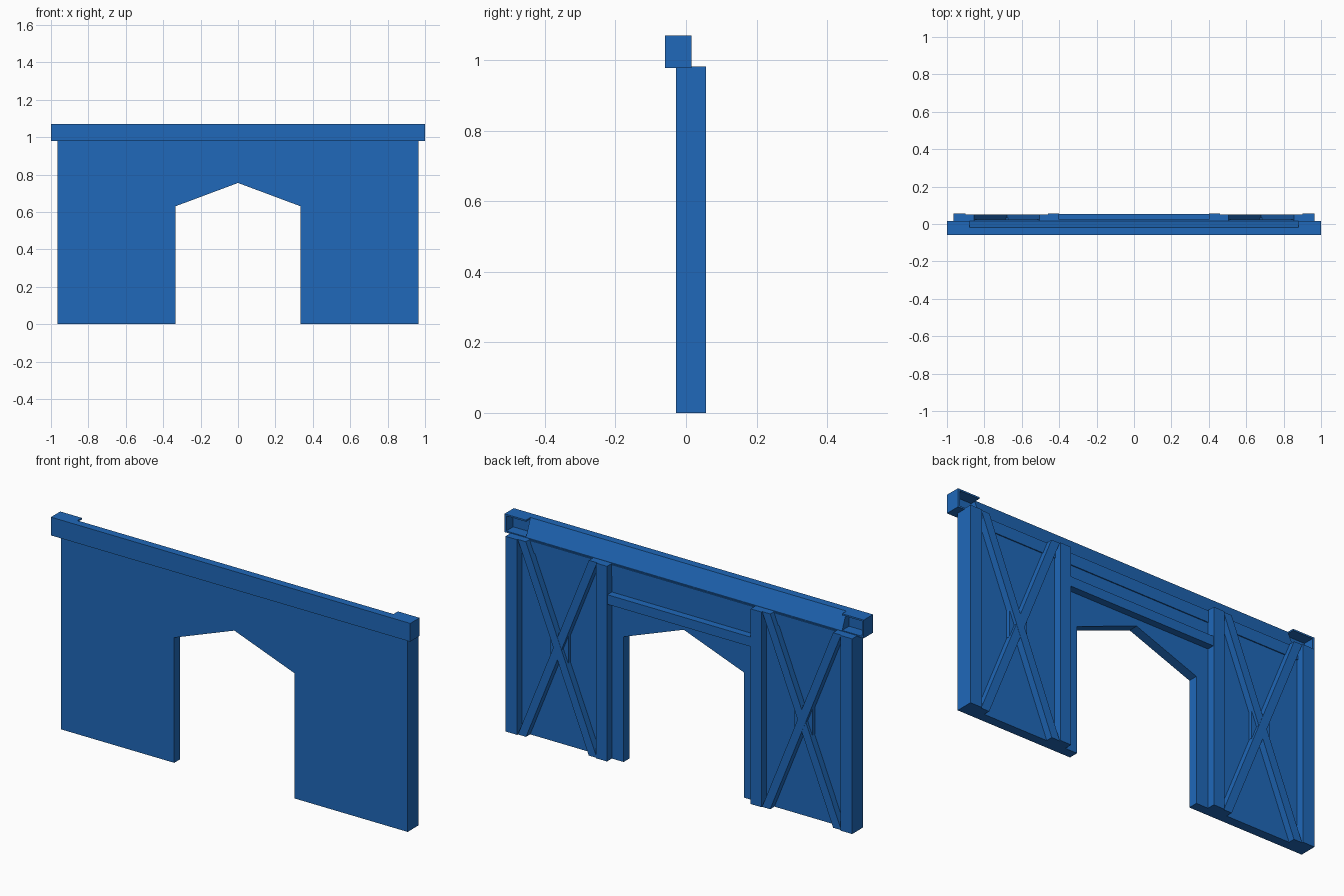
import bpy, bmesh

if "Cube" in bpy.data.objects:
    bpy.data.objects.remove(bpy.data.objects["Cube"])

blue = bpy.data.materials.new("blue")
blue.diffuse_color = (0.014, 0.14, 0.49, 1)
blue.use_nodes = True
blue.node_tree.nodes["Principled BSDF"].inputs["Base Color"].default_value = blue.diffuse_color


def prism(name, pts, lo, hi, axis="y"):
    """Extrude a profile: (x, z) along y, or (y, z) along x."""
    def place(p, d):
        return (p[0], d, p[1]) if axis == "y" else (d, p[0], p[1])
    bm = bmesh.new()
    a = [bm.verts.new(place(p, lo)) for p in pts]
    b = [bm.verts.new(place(p, hi)) for p in pts]
    bm.faces.new(a)
    bm.faces.new(b[::-1])
    n = len(pts)
    for i in range(n):
        j = (i + 1) % n
        bm.faces.new((a[j], a[i], b[i], b[j]))
    bmesh.ops.recalc_face_normals(bm, faces=bm.faces)
    me = bpy.data.meshes.new(name)
    bm.to_mesh(me)
    bm.free()
    me.materials.append(blue)
    ob = bpy.data.objects.new(name, me)
    bpy.context.collection.objects.link(ob)
    return ob


def box(name, x0, x1, y0, y1, z0, z1):
    return prism(name, [(x0, z0), (x1, z0), (x1, z1), (x0, z1)], y0, y1)


BACK, DEEP, TOP = 0.018, 0.057, 0.982

# wall panel with the pointed doorway
half = [(0.335, 0), (0.965, 0), (0.965, TOP)]
right = [(0, 0.755), (0.335, 0.63)] + half
left = [(-x, z) for x, z in reversed(right[1:])]
prism("wall_panel", right + left, -0.029, BACK)

# top beam: sloped back in the middle, open-backed channel at the ends
F, B, Z0, Z1 = -0.059, 0.015, 0.978, 1.07
prism("top_beam", [(F, Z0), (B, Z0), (B, Z0 + 0.008), (-0.02, Z1), (F, Z1)],
      -0.88, 0.88, "x")
channel = [(F, Z0), (B, Z0), (B, Z0 + 0.008), (-0.04, Z0 + 0.008),
           (-0.04, Z1 - 0.008), (B, Z1 - 0.008), (B, Z1), (F, Z1)]
for s, side in ((1, "right"), (-1, "left")):
    prism("beam_end_" + side, channel, *sorted((s * 0.88, s * 0.99)), "x")
    box("beam_cap_" + side, *sorted((s * 0.99, s * 1.0)), F, B, Z0, Z1)

    # posts on the back
    for name, x0, x1 in (("outer_post_", 0.90, 0.965), ("inner_post_", 0.40, 0.46)):
        box(name + side, *sorted((s * x0, s * x1)), BACK, DEEP, 0, TOP)

    # crossed braces and the small plate behind the crossing
    rising = [(0.46, 0), (0.505, 0), (0.90, TOP), (0.855, TOP)]
    falling = [(1.36 - x, z) for x, z in rising]
    for name, pts, y in (("brace_rising_", rising, 0.052), ("brace_falling_", falling, 0.051)):
        prism(name + side, [(s * x, z) for x, z in pts], BACK, y)
    box("cross_plate_" + side, *sorted((s * 0.63, s * 0.73)), BACK, 0.036, 0.425, 0.56)

# rail over the doorway and shallow strip under the beam
box("door_rail", -0.40, 0.40, BACK, 0.054, 0.79, 0.838)
box("top_strip", -0.90, 0.90, BACK, 0.023, 0.92, 0.978)
